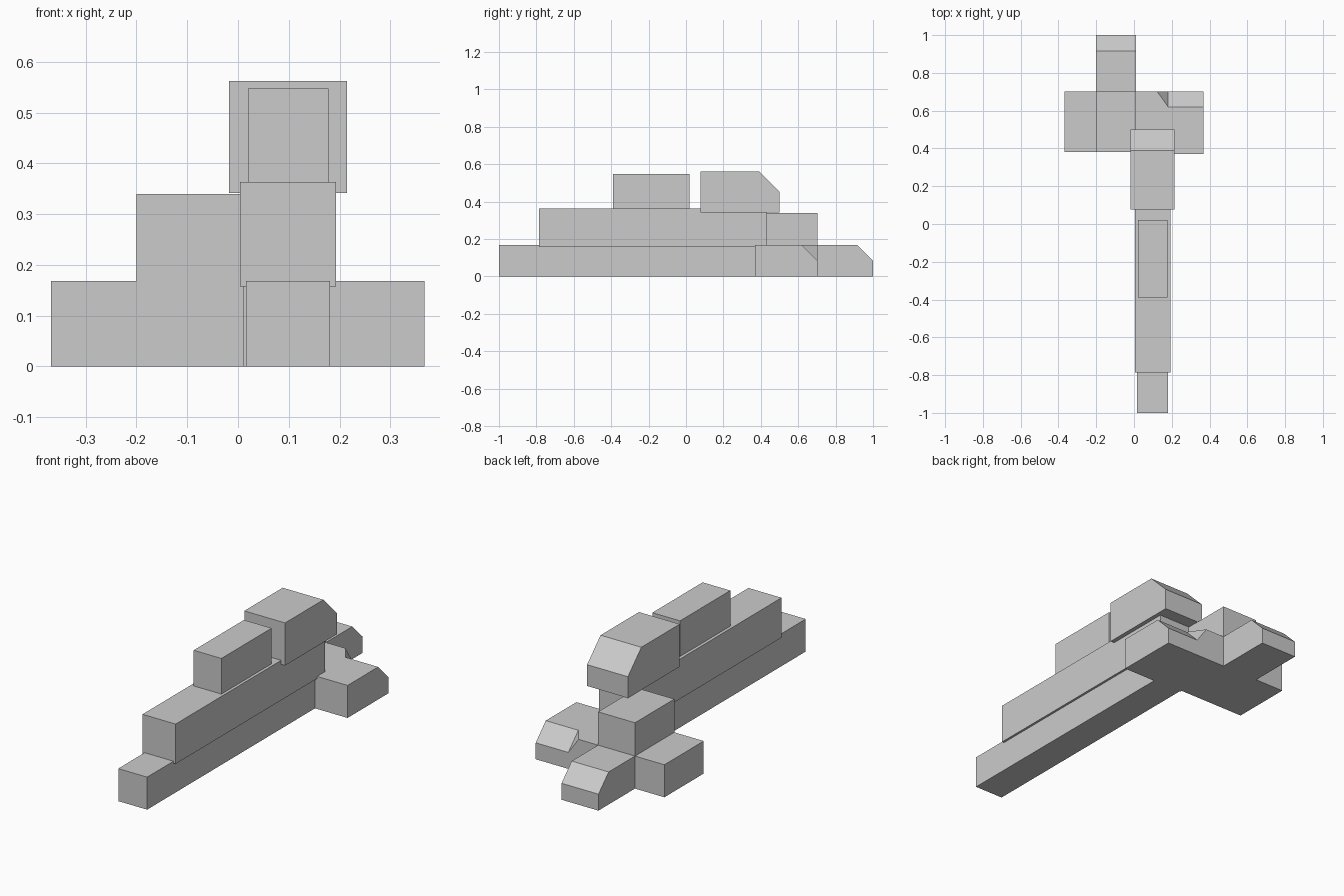
import bpy

if "Cube" in bpy.data.objects:
    bpy.data.objects.remove(bpy.data.objects["Cube"])


def make(name, verts, faces):
    mesh = bpy.data.meshes.new(name)
    mesh.from_pydata(verts, [], faces)
    mesh.update()
    obj = bpy.data.objects.new(name, mesh)
    bpy.context.collection.objects.link(obj)
    return obj


def block(name, x, y, z, chamfer=None):
    """Side profile (y, z) swept along x; chamfer = (dy, dz) trims the top back edge."""
    prof = [(y[0], z[0]), (y[1], z[0])]
    if chamfer:
        prof += [(y[1], z[1] - chamfer[1]), (y[1] - chamfer[0], z[1])]
    else:
        prof.append((y[1], z[1]))
    prof.append((y[0], z[1]))
    n = len(prof)
    verts = [(px, py, pz) for px in x for py, pz in prof]
    faces = [tuple(range(n))[::-1], tuple(range(n, 2 * n))]
    faces += [(i, (i + 1) % n, (i + 1) % n + n, i + n) for i in range(n)]
    # first cap must face -x, second +x
    return make(name, verts, faces)


T = 0.168   # top of the lowest layer

# Long stacked bars
block("base_bar", (0.016, 0.181), (-1.0, 0.40), (0, T))
block("middle_bar", (0.004, 0.193), (-0.785, 0.433), (0.157, 0.363))

# Blocks on top of the bars
block("top_front_block", (0.02, 0.178), (-0.39, 0.02), (0.36, 0.547))
block("top_rear_block", (-0.018, 0.215), (0.077, 0.50), (0.342, 0.562), (0.11, 0.11))

# Rear cross: left wing, raised centre and tail
block("left_wing", (-0.368, -0.2), (0.381, 0.702), (0, T))
block("raised_centre", (-0.2, 0.011), (0.381, 0.702), (0, 0.34))
block("tail", (-0.2, 0.011), (0.702, 1.0), (0, T), (0.083, 0.083))

# Right wing: back edge chamfer that runs out in a small triangular facet
a, b, f, k = 0.011, 0.367, 0.37, 0.702
m, c, h = 0.181, 0.62, 0.085
wing = [(a, f, 0), (b, f, 0), (b, k, 0), (a, k, 0),
        (a, f, T), (b, f, T), (b, c, T), (m, c, T),
        (0.122, k, T), (a, k, T), (m, k, h), (b, k, h)]
make("right_wing", wing, [
    (3, 2, 1, 0), (0, 1, 5, 4), (4, 5, 6, 7, 8, 9), (1, 2, 11, 6, 5),
    (2, 3, 9, 8, 10, 11), (3, 0, 4, 9), (7, 6, 11, 10), (7, 10, 8)])
